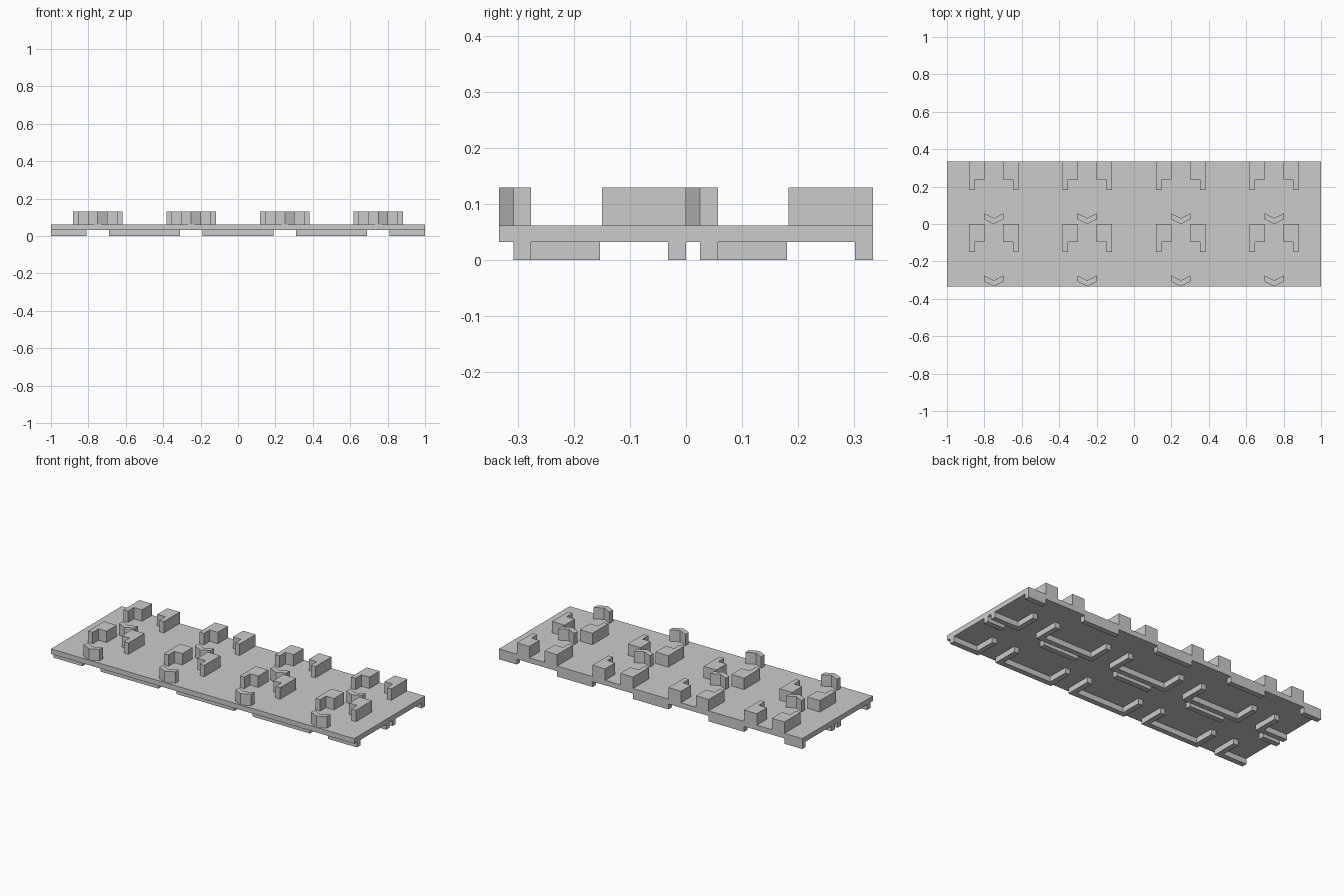
import bpy
import bmesh

default = bpy.data.objects.get("Cube")
if default:
    bpy.data.objects.remove(default, do_unlink=True)

grey = bpy.data.materials.new("plain grey")
grey.use_nodes = True
colour = (0.6, 0.6, 0.6, 1)
grey.diffuse_color = colour
grey.node_tree.nodes["Principled BSDF"].inputs["Base Color"].default_value = colour

HALF_X, HALF_Y = 1.0, 0.333
BOTTOM, TOP, PEG_TOP = 0.032, 0.062, 0.13
ROWS = (0.0, HALF_Y)


def extrude(name, outline, z0, z1):
    """Raise a flat outline into a prism; outline runs counter-clockwise."""
    bm = bmesh.new()
    base = bm.faces.new([bm.verts.new((x, y, z0)) for x, y in outline])
    raised = bmesh.ops.extrude_face_region(bm, geom=[base])["geom"]
    tops = [v for v in raised if isinstance(v, bmesh.types.BMVert)]
    bmesh.ops.translate(bm, verts=tops, vec=(0, 0, z1 - z0))
    bmesh.ops.recalc_face_normals(bm, faces=bm.faces)
    mesh = bpy.data.meshes.new(name)
    bm.to_mesh(mesh)
    bm.free()
    mesh.materials.append(grey)
    obj = bpy.data.objects.new(name, mesh)
    bpy.context.collection.objects.link(obj)
    return obj


def rect(x0, x1, y0, y1):
    return [(x0, y0), (x1, y0), (x1, y1), (x0, y1)]


def place(outline, x, y, flip=1):
    return [(x + flip * px, y + py) for px, py in outline]


# Flat plate
extrude("plate", rect(-HALF_X, HALF_X, -HALF_Y, HALF_Y), BOTTOM, TOP)

# Raised pegs: a mirrored pair of L blocks and a chevron in every cell
l_block = [(0.05, 0), (0.05, -0.095), (0.103, -0.095),
           (0.103, -0.15), (0.133, -0.15), (0.133, 0)]
chevron = [(0, 0), (0.052, 0.025), (0.052, 0.057),
           (0, 0.032), (-0.052, 0.057), (-0.052, 0.025)]
for y in ROWS:
    for x in (-0.75, -0.25, 0.25, 0.75):
        extrude("right_l_peg", place(l_block, x, y, -1), TOP, PEG_TOP)
        extrude("left_l_peg", place(l_block, x, y), TOP, PEG_TOP)
        extrude("chevron_peg", place(chevron, x, y - HALF_Y), TOP, PEG_TOP)

# Underside ribs: U brackets and short bars between the cells, cut at the ends
WALL, U_HALF, BAR_HALF = 0.032, 0.19, 0.117
for y in ROWS:
    for x in (-1.0, -0.5, 0.0, 0.5, 1.0):
        def span(half):
            return max(x - half, -HALF_X), min(x + half, HALF_X)

        u0, u1 = span(U_HALF)
        front, back = y - HALF_Y + 0.025, y - HALF_Y + 0.18
        inner = front + WALL
        outline = [(u0, front), (u1, front)]
        if x < HALF_X:
            outline += [(u1, back), (u1 - WALL, back), (u1 - WALL, inner)]
        else:
            outline += [(u1, inner)]
        if x > -HALF_X:
            outline += [(u0 + WALL, inner), (u0 + WALL, back), (u0, back)]
        else:
            outline += [(u0, inner)]
        extrude("u_rib", outline, 0, BOTTOM)
        extrude("bar_rib", rect(*span(BAR_HALF), y - WALL, y), 0, BOTTOM)
